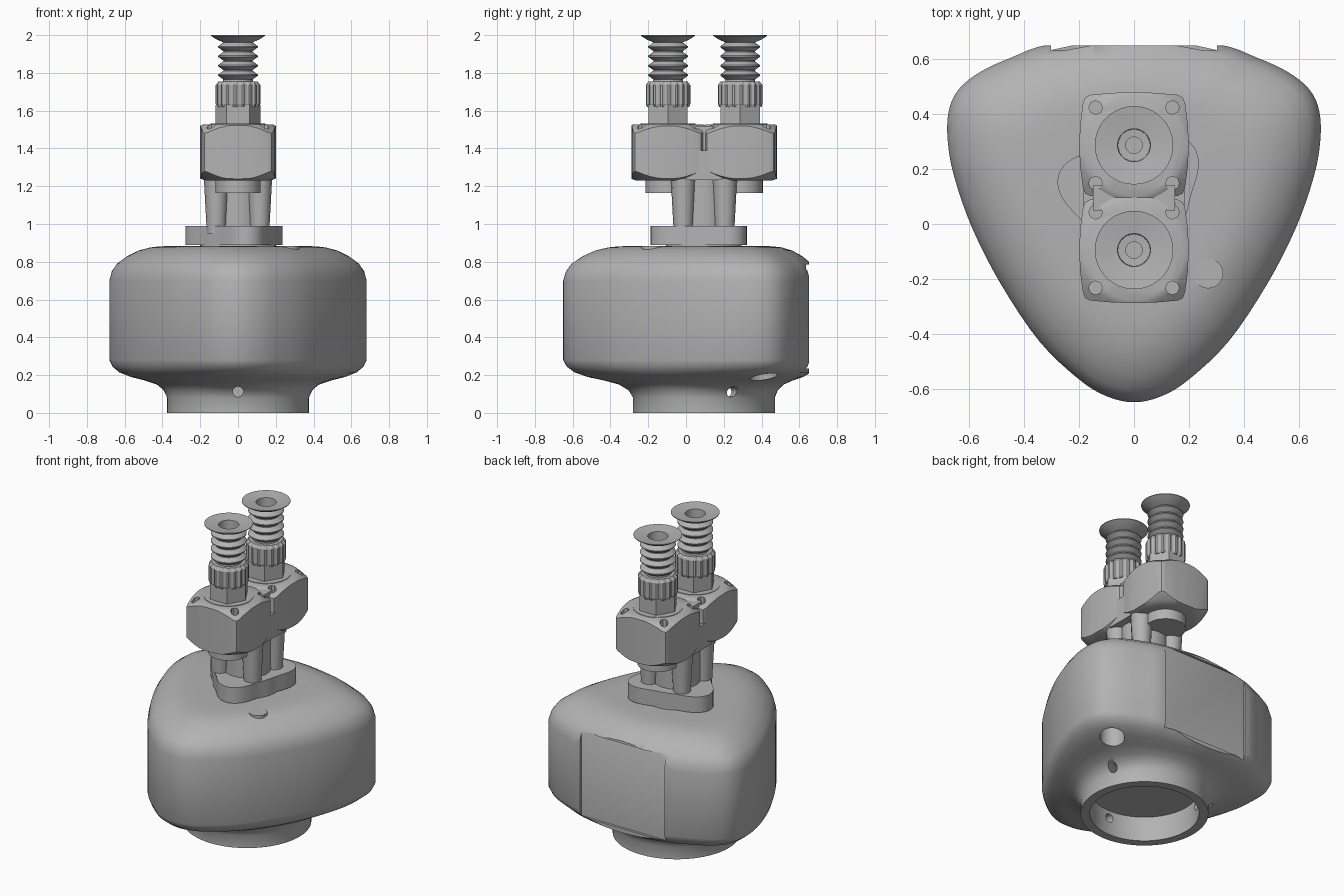
import bpy, bmesh
from math import sin, cos, pi, radians
from mathutils import Vector, Matrix

if "Cube" in bpy.data.objects:
    bpy.data.objects.remove(bpy.data.objects["Cube"], do_unlink=True)

grey = bpy.data.materials.new("plain grey")
grey.use_nodes = True
grey.diffuse_color = (0.45, 0.45, 0.45, 1)
grey.node_tree.nodes["Principled BSDF"].inputs["Base Color"].default_value = (0.45, 0.45, 0.45, 1)

AXIS_Y = 0.095          # centre line of neck, flange and column


def finish(name, bm):
    bmesh.ops.recalc_face_normals(bm, faces=bm.faces)
    mesh = bpy.data.meshes.new(name)
    bm.to_mesh(mesh)
    bm.free()
    mesh.materials.append(grey)
    obj = bpy.data.objects.new(name, mesh)
    bpy.context.collection.objects.link(obj)
    return obj


def activate(obj):
    bpy.ops.object.select_all(action='DESELECT')
    obj.select_set(True)
    bpy.context.view_layer.objects.active = obj


def smooth(obj, angle=35):
    activate(obj)
    bpy.ops.object.shade_smooth_by_angle(angle=radians(angle))


def loft(name, rings):
    """Closed skin through rings of equal point count."""
    bm = bmesh.new()
    loops = [[bm.verts.new(p) for p in ring] for ring in rings]
    n = len(loops[0])
    for a, b in zip(loops, loops[1:]):
        for i in range(n):
            j = (i + 1) % n
            bm.faces.new((a[i], a[j], b[j], b[i]))
    bm.faces.new(loops[0])
    bm.faces.new(loops[-1])
    return finish(name, bm)


def lathe(name, profile, x, y, sides=32):
    """Revolve (radius, z) points around a vertical axis."""
    return loft(name, [[(x + r * cos(2 * pi * i / sides), y + r * sin(2 * pi * i / sides), z)
                        for i in range(sides)] for r, z in profile])


def cylinder(name, x, y, r, z0, z1, sides=24):
    return lathe(name, [(r, z0), (r, z1)], x, y, sides)


def box(name, lo, hi):
    bm = bmesh.new()
    lo, hi = Vector(lo), Vector(hi)
    bmesh.ops.create_cube(bm, size=1, matrix=Matrix.Translation((lo + hi) / 2)
                          @ Matrix.Diagonal((hi - lo).to_4d()))
    return finish(name, bm)


def cut(obj, cutter, operation='DIFFERENCE'):
    cutter.hide_render = True
    mod = obj.modifiers.new("Cut", 'BOOLEAN')
    mod.operation, mod.solver, mod.object = operation, 'EXACT', cutter
    activate(obj)
    bpy.ops.object.modifier_apply(modifier=mod.name)
    bpy.data.objects.remove(cutter, do_unlink=True)


def closed_spline(points, steps=4):
    """Catmull-Rom curve through the points."""
    out, n = [], len(points)
    for i in range(n):
        p0, p1, p2, p3 = (Vector(points[(i + k) % n]) for k in (-1, 0, 1, 2))
        for s in range(steps):
            t = s / steps
            out.append(0.5 * (2 * p1 + (p2 - p0) * t + (2 * p0 - 5 * p1 + 4 * p2 - p3) * t ** 2
                              + (3 * p1 - p0 - 3 * p2 + p3) * t ** 3))
    return out


# Body: rounded triangle in plan, lofted into a round hollow neck
half = [(0.1, -0.628), (0.2, -0.567), (0.345, -0.428), (0.485, -0.22), (0.59, -0.015),
        (0.655, 0.17), (0.679, 0.3), (0.676, 0.41), (0.64, 0.49), (0.56, 0.555), (0.44, 0.61),
        (0.31, 0.655)]
outline = closed_spline([(0, -0.65)] + half + [(0, 0.7)] + [(-x, y) for x, y in reversed(half)])
centre = Vector((0, AXIS_Y))


def body_ring(z, scale=1.0, blend=0.0, radius=0.375):
    ring = []
    for p in outline:
        d = p - centre
        q = centre + (d * scale).lerp(d.normalized() * radius, blend)
        ring.append((q.x, q.y, z))
    return ring


rings = [body_ring(z, s) for z, s in
         [(0.883, 0.5), (0.882, 0.6), (0.876, 0.68), (0.86, 0.77), (0.83, 0.86),
          (0.79, 0.94), (0.75, 0.98), (0.70, 1.0)]]
rings += [body_ring(z, 1, t) for z, t in
          [(0.28, 0), (0.245, 0.05), (0.215, 0.16), (0.19, 0.35), (0.172, 0.58),
           (0.15, 0.80), (0.12, 0.93), (0.08, 1), (0, 1)]]
rings += [body_ring(0, 1, 1, 0.32), body_ring(0.16, 1, 1, 0.32)]
body = loft("body", rings)

# Flat back with a shallow panel recess
cut(body, box("back_cutter", (-0.35, 0.65, 0.1), (0.35, 0.9, 0.95)))
cut(body, box("panel_cutter", (-0.303, 0.635, 0.235), (0.303, 0.9, 0.785)))

# Cable opening underneath and three screw holes through the neck
cut(body, cylinder("port_cutter", 0.51, 0.41, 0.073, 0.05, 0.32))
for angle in (-90, 22, 158):
    bm = bmesh.new()
    a = radians(angle)
    bmesh.ops.create_cone(bm, cap_ends=True, segments=12, radius1=0.028, radius2=0.028, depth=0.2,
                          matrix=Matrix.Translation((0.36 * cos(a), AXIS_Y + 0.36 * sin(a), 0.112))
                          @ Matrix.Rotation(a, 4, 'Z') @ Matrix.Rotation(pi / 2, 4, 'Y'))
    cut(body, finish("screw_hole_cutter", bm))
smooth(body)

# Small cap on the upper face
smooth(cylinder("top_cap", 0.27, -0.18, 0.055, 0.85, 0.884))

# Three-lobed flange on a low seat
lobed = []
for i in range(90):
    a = 2 * pi * i / 90
    r = 0.2 + 0.088 * (0.5 + 0.5 * cos(3 * (a - radians(43)))) ** 1.7
    lobed.append((r * cos(a), AXIS_Y + r * sin(a)))
smooth(loft("flange", [[(x, y, z) for x, y in lobed] for z in (0.888, 0.99)]))
smooth(cylinder("flange_seat", 0, AXIS_Y, 0.2, 0.87, 0.9, 40))

# Column with four stout corner ribs
smooth(cylinder("column", 0, AXIS_Y, 0.14, 0.95, 1.26, 32))
for sx in (-1, 1):
    for sy in (-1, 1):
        smooth(lathe(f"column_rib_{'left' if sx > 0 else 'right'}_{'back' if sy > 0 else 'front'}",
                     [(0.05, 0.95), (0.066, 1.25)], sx * 0.115, AXIS_Y + sy * 0.11, 16))

# Bridge joining the two blocks below the centre slot
box("block_bridge", (-0.185, 0.0, 1.232), (0.185, 0.19, 1.39))
box("slot_filler", (-0.15, 0.05, 1.3), (0.15, 0.14, 1.518))

for side, y in (("front", -0.095), ("back", 0.287)):
    # Bulging square block, cone-chamfered above and below so its edges arch
    quarter = [(0.2, 0), (0.196, 0.08), (0.186, 0.155), (0.178, 0.175), (0.16, 0.184),
               (0.08, 0.191)]
    plan = []
    for k in range(2):
        s = -1 if k else 1
        plan += [(s * px, s * py) for px, py in quarter] + [(0, s * 0.194)]
        plan += [(-s * px, s * py) for px, py in reversed(quarter[1:])]
    block = loft(f"{side}_block", [[(px, y + py, z) for px, py in plan] for z in (1.23, 1.528)])
    cut(block, lathe("chamfer_tool", [(0.165, 1.2295), (0.205, 1.243), (0.262, 1.29), (0.262, 1.47),
                                      (0.2, 1.52), (0.18, 1.5285)], 0, y, 64), 'INTERSECT')
    for sx in (-1, 1):
        for sy in (-1, 1):
            cut(block, cylinder("bolt_cutter", sx * 0.14, y + sy * 0.138, 0.025, 1.475, 1.6, 8))
    smooth(block, 25)
    smooth(cylinder(f"{side}_block_disc", 0, y, 0.145, 1.51, 1.531, 40))
    smooth(cylinder(f"{side}_lower_boss", 0, y, 0.12, 1.165, 1.26, 32))

    # Hex nut and ribbed collar
    cylinder(f"{side}_hex_nut", 0, y, 0.12, 1.52, 1.63, 6)
    teeth = [(0.118 if i % 4 < 2 else 0.111, 2 * pi * i / 72) for i in range(72)]
    loft(f"{side}_ribbed_collar", [[(r * s * cos(a), y + r * s * sin(a), z) for r, a in teeth]
                                   for z, s in [(1.62, 0.95), (1.635, 1), (1.735, 1), (1.755, 0.88)]])

    # Bellows and flared cup with a stepped bore
    profile = [(0.08, 1.74)]
    for k in range(4):
        z = 1.765 + 0.05 * k
        profile += [(0.078, z), (0.105, z + 0.02), (0.105, z + 0.026), (0.078, z + 0.046)]
    profile += [(0.085, 1.965), (0.11, 1.975), (0.143, 1.996), (0.143, 2.0), (0.06, 1.99),
                (0.058, 1.925), (0.03, 1.923), (0.03, 1.88)]
    smooth(lathe(f"{side}_bellows_cup", profile, 0, y, 36), 30)
